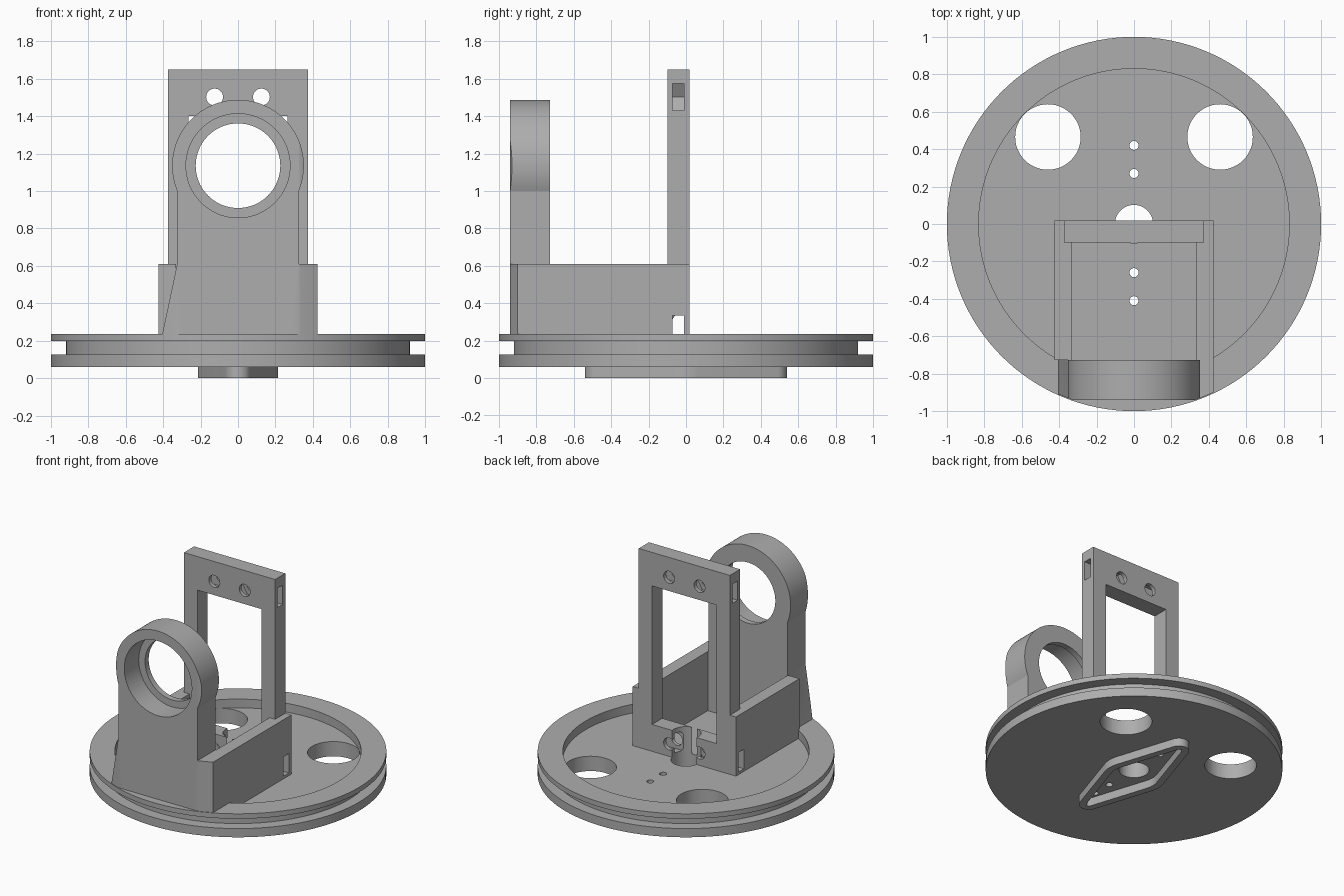
import bpy, bmesh, math
from mathutils import Matrix, Vector

cube = bpy.data.objects.get("Cube")
if cube:
    bpy.data.objects.remove(cube, do_unlink=True)

grey = bpy.data.materials.new("plain_grey")
grey.use_nodes = True
GREY = (0.42, 0.42, 0.42, 1)
grey.diffuse_color = GREY
grey.node_tree.nodes["Principled BSDF"].inputs["Base Color"].default_value = GREY


def finish(name, bm):
    bmesh.ops.recalc_face_normals(bm, faces=bm.faces)
    mesh = bpy.data.meshes.new(name)
    bm.to_mesh(mesh)
    bm.free()
    mesh.materials.append(grey)
    obj = bpy.data.objects.new(name, mesh)
    bpy.context.collection.objects.link(obj)
    return obj


def prism(name, points, low, high, axis="z"):
    """Extrude a 2D outline along z (points are x, y) or along y (points are x, z)."""
    bm = bmesh.new()
    put = (lambda a, b: (a, b, low)) if axis == "z" else (lambda a, b: (a, low, b))
    face = bm.faces.new([bm.verts.new(put(a, b)) for a, b in points])
    side = bmesh.ops.extrude_face_region(bm, geom=[face])
    move = Vector((0, 0, high - low)) if axis == "z" else Vector((0, high - low, 0))
    bmesh.ops.translate(bm, vec=move, verts=[v for v in side["geom"] if isinstance(v, bmesh.types.BMVert)])
    return finish(name, bm)


def arc(cx, cy, r, start=0, end=360, steps=96):
    count = steps if end - start == 360 else steps + 1
    angles = [math.radians(start + (end - start) * i / steps) for i in range(count)]
    return [(cx + r * math.cos(a), cy + r * math.sin(a)) for a in angles]


def rect(x0, x1, y0, y1):
    return [(x0, y0), (x1, y0), (x1, y1), (x0, y1)]


def lathe(name, profile, steps=128):
    """Revolve a closed (radius, z) profile that starts and ends on the axis."""
    bm = bmesh.new()
    rings = []
    for r, z in profile:
        if r == 0:
            rings.append([bm.verts.new((0, 0, z))] * steps)
        else:
            rings.append([bm.verts.new((x, y, z)) for x, y in arc(0, 0, r, steps=steps)])
    for low, high in zip(rings, rings[1:]):
        for i in range(steps):
            j = (i + 1) % steps
            corners = list(dict.fromkeys((low[i], low[j], high[j], high[i])))
            bm.faces.new(corners)
    return finish(name, bm)


def boolean(obj, tool, operation="DIFFERENCE"):
    mod = obj.modifiers.new("cut", "BOOLEAN")
    mod.object, mod.operation, mod.solver = tool, operation, "EXACT"
    bpy.context.view_layer.objects.active = obj
    bpy.ops.object.modifier_apply(modifier=mod.name)
    bpy.data.objects.remove(tool, do_unlink=True)


# Grooved pulley disc with a recessed floor
FLOOR, RIM = 0.17, 0.235
disc = lathe("base_disc", [(0, 0.06), (1, 0.06), (1, 0.125), (0.92, 0.125), (0.92, 0.198),
                           (1, 0.198), (1, RIM), (0.83, RIM), (0.83, FLOOR), (0, FLOOR)])
holes = [(-0.46, 0.465, 0.175), (0.46, 0.465, 0.175), (0, 0, 0.102)]
holes += [(0, y, 0.024) for y in (0.42, 0.27, -0.26, -0.41)]
for x, y, r in holes:
    boolean(disc, prism("cutter", arc(x, y, r, steps=48), 0, 0.4))


# Diamond-shaped socket wall under the disc
def diamond(inset):
    end, mid, reach = 0.07 - inset, 0.215 - inset, 0.47
    tilt = math.degrees(math.acos((mid - end) / reach))
    half = 90 - tilt
    return (arc(0, 0, mid, -half, half, 8) + arc(0, reach, end, half, 180 - half, 16)
            + arc(0, 0, mid, 180 - half, 180 + half, 8)
            + arc(0, -reach, end, 180 + half, 360 - half, 16))


socket = prism("underside_socket", diamond(0), 0, 0.065)
boolean(socket, prism("cutter", diamond(0.05), -0.1, 0.2))

# Front plate with the round holder, trimmed to the rim
outline = [(-0.425, 0.14), (0.425, 0.14), (0.425, 0.61), (0.325, 0.61)]
outline += arc(0, 1.135, 0.352, -22.6, 202.6, 72) + [(-0.325, 0.61)]
holder = prism("front_holder", outline, -0.94, -0.727, "y")
boolean(holder, lathe("trim", [(0, 0.15), (0.85, 0.15), (0.85, 0.215), (0.995, 0.215),
                               (0.995, 2), (0, 2)]), "INTERSECT")
boolean(holder, prism("cutter", arc(0, 1.135, 0.226), -1.1, -0.6, "y"))
boolean(holder, prism("cutter", arc(0, 1.135, 0.278), -1.1, -0.77, "y"))

# Side walls joining the holder to the rear frame
walls = []
for name, side in (("left_wall", 1), ("right_wall", -1)):
    xs = sorted((0.33 * side, 0.425 * side))
    walls.append(prism(name, rect(*xs, -0.727, -0.1), 0.16, 0.61))

# Rear frame with a wide foot and a tall window
foot = [(-0.425, 0.16), (0.425, 0.16), (0.425, 0.61), (0.375, 0.61),
        (0.375, 1.65), (-0.375, 1.65), (-0.375, 0.61), (-0.425, 0.61)]
frame = prism("rear_frame", foot, -0.1, 0.02, "y")
boolean(frame, prism("cutter", rect(-0.265, 0.265, 0.37, 1.4), -0.3, 0.2, "y"))
boolean(frame, prism("cutter", arc(0, 0, 0.102, steps=48), 0.1, 0.5))

# Screw holes and side-loading hexagonal nut slots
for z in (0.262, 1.502):
    for side in (1, -1):
        x = 0.125 * side
        boolean(frame, prism("cutter", arc(x, z, 0.045, steps=32), -0.3, 0.2, "y"))
        slot = [(0.042, z), (0.084, z - 0.072), (0.6, z - 0.072), (0.6, z + 0.072), (0.084, z + 0.072)]
        boolean(frame, prism("cutter", [(a * side, b) for a, b in slot], -0.072, -0.01, "y"))

# Smooth round surfaces, crisp edges
bpy.ops.object.select_all(action="DESELECT")
for obj in [disc, socket, holder, frame] + walls:
    obj.select_set(True)
bpy.context.view_layer.objects.active = disc
bpy.ops.object.shade_smooth_by_angle(angle=math.radians(20))
